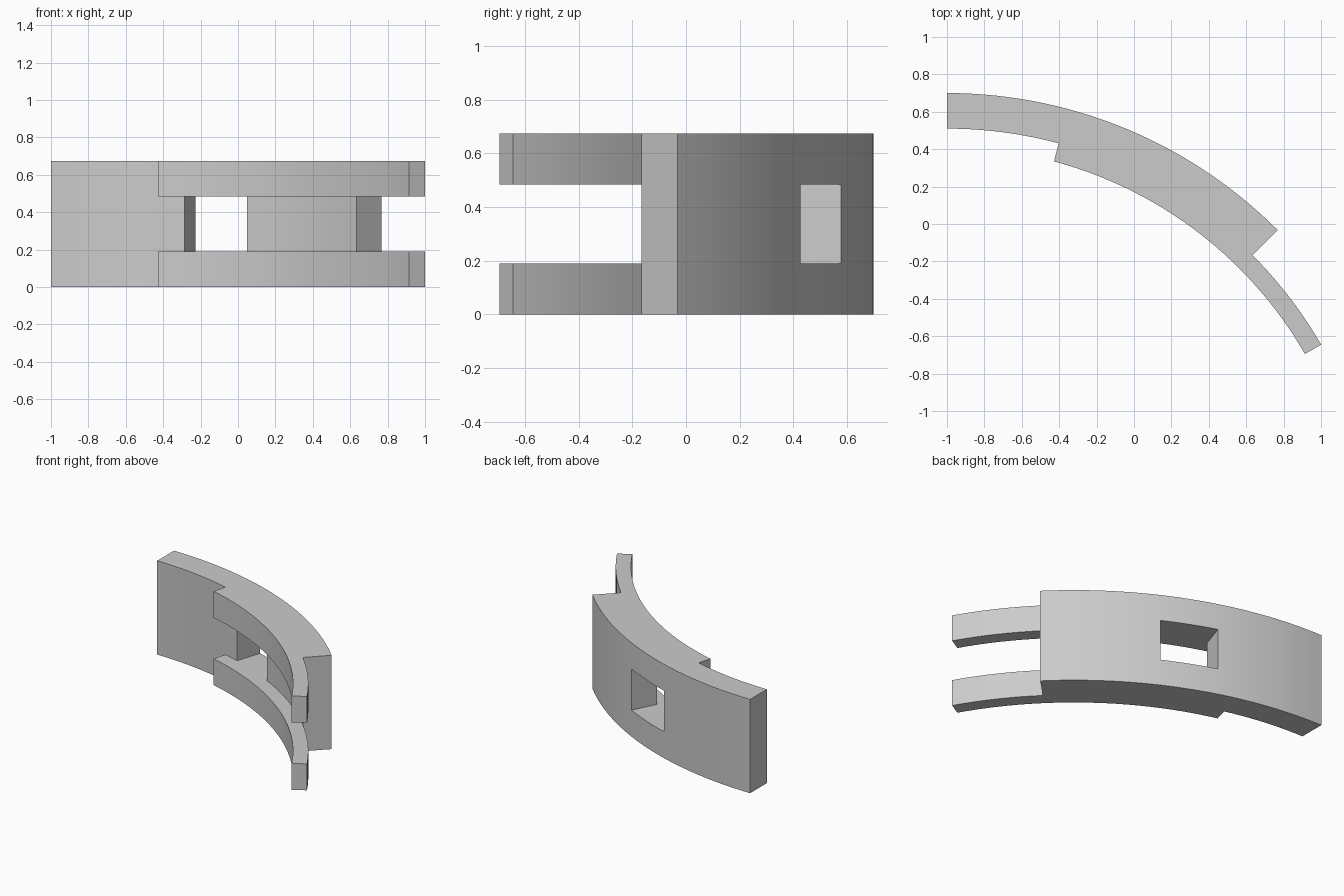
import bpy, bmesh, math

if "Cube" in bpy.data.objects:
    bpy.data.objects.remove(bpy.data.objects["Cube"])

grey = bpy.data.materials.new("plain grey")
grey.use_nodes = True
COLOUR = (0.6, 0.6, 0.6, 1)
grey.diffuse_color = COLOUR
grey.node_tree.nodes["Principled BSDF"].inputs["Base Color"].default_value = COLOUR

CX, CY = -1.0, -1.8            # centre of the arc
RADII = [2.21, 2.31, 2.5]      # rail inside, wall inside, wall outside
LEVELS = [0, 0.19, 0.485, 0.675]
STEP = 1.5                     # degrees per segment
COUNT = int(60 / STEP)


def filled(r, a, z):
    """Whether the curved block is solid in this radius, angle and height cell."""
    if not (0 <= r < 2 and 0 <= z < 3 and 0 <= a < COUNT):
        return False
    deg = (a + 0.5) * STEP
    if r == 0:                                   # upper and lower rails
        return z != 1 and deg > 15
    return deg < 45 and not (z == 1 and 18 < deg < 27)   # wall with window


bm = bmesh.new()
verts = {}


def corner(r, a, z):
    if (r, a, z) not in verts:
        t = math.radians(a * STEP)
        verts[r, a, z] = bm.verts.new((CX + RADII[r] * math.sin(t),
                                       CY + RADII[r] * math.cos(t), LEVELS[z]))
    return verts[r, a, z]


# Skin every solid cell wherever its neighbour is empty
for r in range(2):
    for a in range(COUNT):
        for z in range(3):
            if not filled(r, a, z):
                continue
            for axis in range(3):
                for side in (0, 1):
                    near = [r, a, z]
                    near[axis] += 2 * side - 1
                    if filled(*near):
                        continue
                    u, v = [i for i in range(3) if i != axis]
                    loop = []
                    for du, dv in ((0, 0), (1, 0), (1, 1), (0, 1)):
                        p = [r, a, z]
                        p[axis] += side
                        p[u] += du
                        p[v] += dv
                        loop.append(corner(*p))
                    bm.faces.new(loop)

bmesh.ops.recalc_face_normals(bm, faces=bm.faces)
mesh = bpy.data.meshes.new("curved_bracket")
bm.to_mesh(mesh)
bm.free()
mesh.materials.append(grey)

bracket = bpy.data.objects.new("curved_bracket", mesh)
bpy.context.collection.objects.link(bracket)
bpy.context.view_layer.objects.active = bracket
bracket.select_set(True)
bpy.ops.object.shade_smooth_by_angle(angle=math.radians(30))
